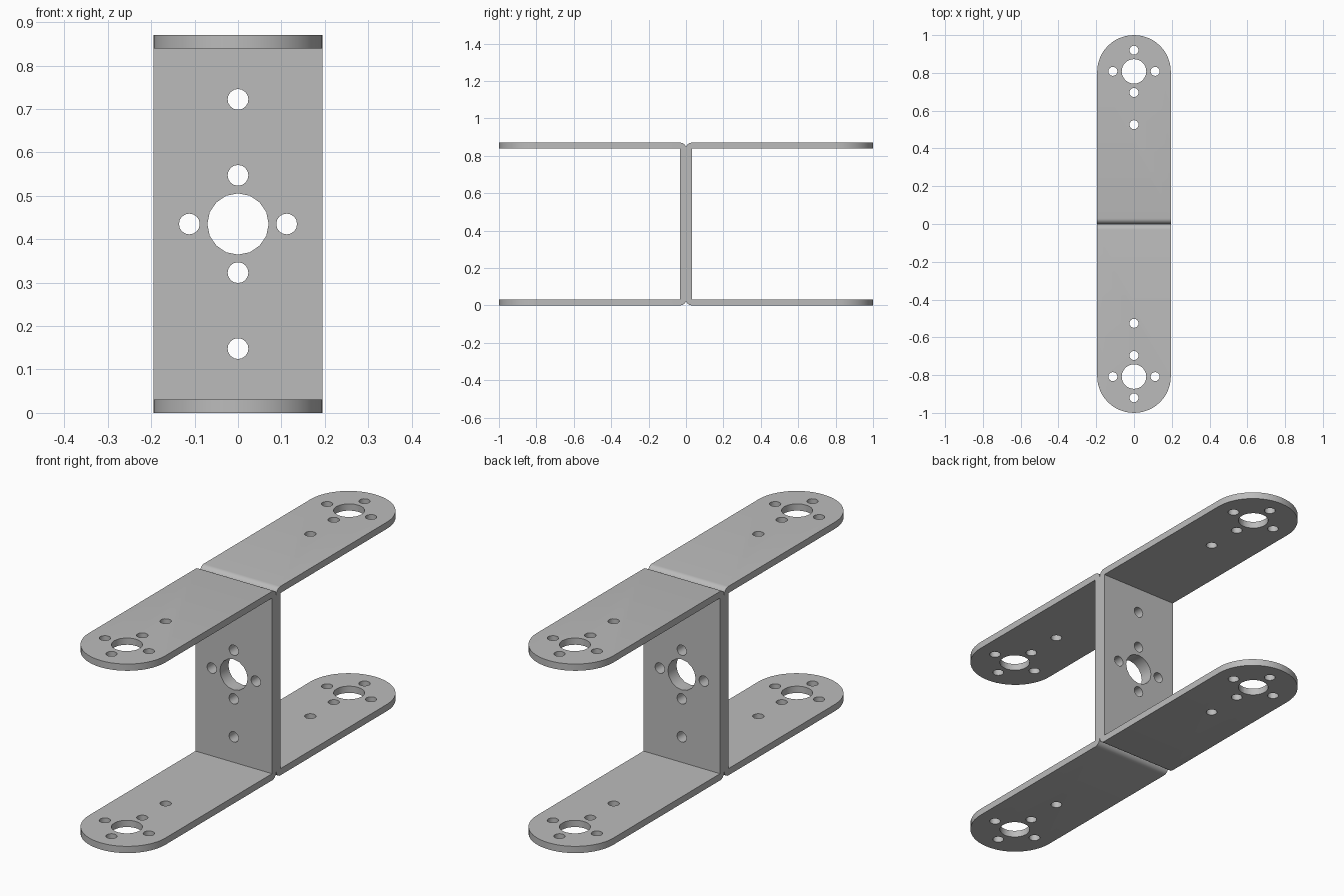
import bpy, bmesh, math
from mathutils import Matrix, Vector

cube = bpy.data.objects.get("Cube")
if cube:
    bpy.data.objects.remove(cube, do_unlink=True)

HALF_W, HEIGHT, REACH, THICK = 0.195, 0.87, 1.0, 0.031
BEND_R = 0.03          # outer bend radius
HUB_Y = 0.808          # centre of the rounded arm tip
HUB_Z = HEIGHT / 2
BOLT_R, BOLT_RING = 0.024, 0.112

steel = bpy.data.materials.new("grey_metal")
steel.use_nodes = True
GREY = (0.5, 0.5, 0.5, 1)
steel.diffuse_color = GREY
steel.node_tree.nodes["Principled BSDF"].inputs["Base Color"].default_value = GREY


def make_object(name, bm):
    bmesh.ops.recalc_face_normals(bm, faces=bm.faces)
    mesh = bpy.data.meshes.new(name)
    bm.to_mesh(mesh)
    bm.free()
    obj = bpy.data.objects.new(name, mesh)
    bpy.context.collection.objects.link(obj)
    return obj


def bend(z_centre, start):
    """Quarter arc of the outer bend in the y-z plane."""
    angles = [math.radians(start - 90 * i / 6) for i in range(7)]
    return [(BEND_R + BEND_R * math.cos(a), z_centre + BEND_R * math.sin(a)) for a in angles]


def channel():
    """U-shaped sheet: a web with two arms that end in half circles."""
    bm = bmesh.new()
    top = HEIGHT - THICK
    profile = [(REACH, 0)] + bend(BEND_R, 270) + bend(HEIGHT - BEND_R, 180)
    profile += [(REACH, HEIGHT), (REACH, top), (THICK, top), (THICK, THICK), (REACH, THICK)]
    face = bm.faces.new([bm.verts.new((-HALF_W, y, z)) for y, z in profile])
    moved = bmesh.ops.extrude_face_region(bm, geom=[face])["geom"]
    bmesh.ops.translate(bm, vec=(2 * HALF_W, 0, 0),
                        verts=[v for v in moved if isinstance(v, bmesh.types.BMVert)])
    tips = [e for e in bm.edges if all(v.co.y > REACH - 0.001 for v in e.verts)
            and abs(e.verts[0].co.x - e.verts[1].co.x) < 0.001]
    bmesh.ops.bevel(bm, geom=tips, offset=HALF_W - 0.0005, segments=12,
                    profile=0.5, affect='EDGES')
    return make_object("front_bracket", bm)


def drill(bm, centre, radius, depth, turn, sides=16):
    bmesh.ops.create_cone(bm, cap_ends=True, segments=sides, radius1=radius, radius2=radius,
                          depth=depth, matrix=Matrix.Translation(centre) @ turn)


def bolt_ring():
    return [(BOLT_RING * dx, BOLT_RING * dy) for dx, dy in ((1, 0), (-1, 0), (0, 1), (0, -1))]


# Hole cutters: through both arms, then through the web
bm = bmesh.new()
upright = Matrix.Identity(4)
across = Matrix.Rotation(math.radians(90), 4, 'X')
hub = Vector((0, HUB_Y, HUB_Z))
drill(bm, hub, 0.065, 1.2, upright, 24)
for u, v in bolt_ring() + [(0, 0.526 - HUB_Y)]:
    drill(bm, hub + Vector((u, v, 0)), BOLT_R, 1.2, upright)
web = Vector((0, 0, HUB_Z))
drill(bm, web, 0.0705, 0.2, across)
for u, v in bolt_ring() + [(0, 0.287), (0, -0.287)]:
    drill(bm, web + Vector((u, 0, v)), BOLT_R, 0.2, across)
cutter = make_object("hole_cutter", bm)
cutter.hide_render = True

# Cut the holes into one bracket and keep the result
front = channel()
cut = front.modifiers.new("holes", 'BOOLEAN')
cut.operation, cut.solver, cut.object = 'DIFFERENCE', 'EXACT', cutter
bpy.context.view_layer.update()
drilled = bpy.data.meshes.new_from_object(front.evaluated_get(bpy.context.evaluated_depsgraph_get()))
front.modifiers.clear()
front.data = drilled
bpy.data.objects.remove(cutter, do_unlink=True)

drilled.materials.clear()
drilled.materials.append(steel)
bpy.ops.object.select_all(action='DESELECT')
front.select_set(True)
bpy.context.view_layer.objects.active = front
bpy.ops.object.shade_smooth_by_angle(angle=math.radians(35))

# The second bracket stands back to back with the first
back = front.copy()
back.name = "back_bracket"
bpy.context.collection.objects.link(back)
front.rotation_euler.z = math.pi
